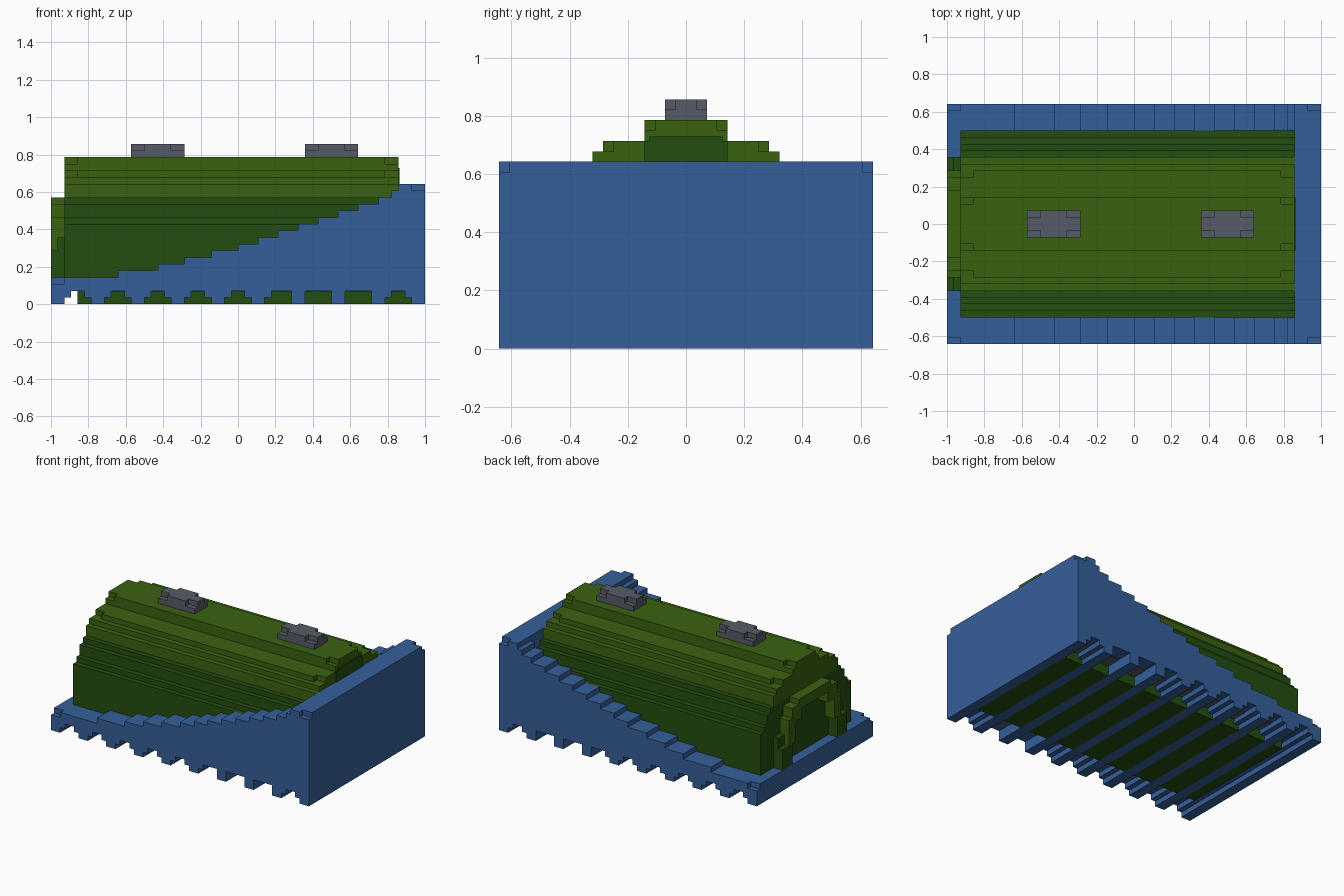
import bpy
import bmesh

VOXEL = 2 / 56          # everything below is counted in voxels
cube = bpy.data.objects.get("Cube")
if cube:
    bpy.data.objects.remove(cube, do_unlink=True)


def material(name, colour):
    mat = bpy.data.materials.new(name)
    mat.use_nodes = True
    mat.diffuse_color = (*colour, 1)
    bsdf = mat.node_tree.nodes["Principled BSDF"]
    bsdf.inputs["Base Color"].default_value = (*colour, 1)
    bsdf.inputs["Roughness"].default_value = 0.9
    return mat


BLUE = material("blue", (0.036, 0.114, 0.328))
LIGHT = material("light green", (0.042, 0.120, 0.005))
DARK = material("dark green", (0.017, 0.074, 0.005))
GREY = material("grey", (0.093, 0.105, 0.133))


def prism(bm, outline, y0, y1):
    """Extrude an x-z outline from y0 to y1."""
    verts = [bm.verts.new(((x - 28) * VOXEL, y0 * VOXEL, z * VOXEL)) for x, z in outline]
    face = bm.faces.new(verts)
    out = bmesh.ops.extrude_face_region(bm, geom=[face])["geom"]
    moved = [v for v in out if isinstance(v, bmesh.types.BMVert)]
    bmesh.ops.translate(bm, verts=moved, vec=(0, (y1 - y0) * VOXEL, 0))


def box(bm, x0, x1, y0, y1, z0, z1):
    prism(bm, [(x0, z0), (x1, z0), (x1, z1), (x0, z1)], y0, y1)


def notched(bm, x0, x1, half, z0, z1):
    """Box whose top corners are each cut by a small block."""
    box(bm, x0, x1, -half, half, z0, z1 - 1)
    box(bm, x0, x1, 1 - half, half - 1, z1 - 1, z1)
    box(bm, x0 + 2, x1 - 2, -half, half, z1 - 1, z1)


def finish(name, bm, mat):
    bmesh.ops.recalc_face_normals(bm, faces=bm.faces)
    mesh = bpy.data.meshes.new(name)
    bm.to_mesh(mesh)
    bm.free()
    mesh.materials.append(mat)
    obj = bpy.data.objects.new(name, mesh)
    bpy.context.collection.objects.link(obj)
    return obj


# Base plate with notched corners at the low end
bm = bmesh.new()
box(bm, 0, 56, -18, 18, 2, 3)
box(bm, 2, 52, -18, 18, 3, 4)
box(bm, 0, 2, -17, 17, 3, 4)
finish("base_plate", bm, BLUE)

# Tall end wall
bm = bmesh.new()
box(bm, 52, 56, -18, 18, 2, 17)
box(bm, 52, 54, -18, 18, 17, 18)
box(bm, 54, 56, -17, 17, 17, 18)
finish("end_wall", bm, BLUE)

# Stepped side walls, each step one voxel high
steps = [10, 16, 20, 24, 28, 31, 34, 37, 40, 43, 46, 49, 51, 52]
outline = [(52, 4)]
for height, x in reversed(list(enumerate(steps, start=4))):
    outline += [(x, height + 1), (x, height)]
outline = outline[:1] + outline[1:-1] + [(steps[0], 4)]
for name, y in (("left_side_wall", -18), ("right_side_wall", 14)):
    bm = bmesh.new()
    prism(bm, outline, y, y + 4)
    finish(name, bm, BLUE)

# Underside slats, with floor panels and grey pads in the gaps between them
gaps = [(2, 6), (8, 12), (14, 18), (20, 24), (26, 30),
        (32, 36), (38, 42), (44, 48), (50, 54)]
upper = []
for a, b in gaps:
    upper.append((a + (a < 38 or a > 48), b - (a < 32 or a > 48)))
slats, floor, pads = bmesh.new(), bmesh.new(), bmesh.new()
for z, row in ((0, gaps), (1, upper)):
    edges = [0] + [x for gap in row for x in gap] + [56]
    for a, b in zip(edges[::2], edges[1::2]):
        box(slats, a, b, -18, 18, z, z + 1)
    for a, b in row:
        box(floor, max(a, 4), b, -12, 12, z, z + 1)
for a, b in upper[1:]:
    for y in (-15, 12):
        box(pads, a, b, y, y + 3, 1.9, 2)
finish("slats", slats, BLUE)
finish("floor_panels", floor, DARK)
finish("floor_pads", pads, GREY)

# Rounded tank body: dark lower tiers, light upper tiers
bm = bmesh.new()
for half, z0, z1 in ((14, 4, 12), (13, 12, 13), (12, 13, 15), (11, 15, 16)):
    box(bm, 2, 52, -half, half, z0, z1)
finish("lower_body", bm, DARK)
bm = bmesh.new()
box(bm, 2, 52, -10, 10, 16, 18)
box(bm, 2, 52, -9, 9, 18, 19)
notched(bm, 2, 52, 8, 18, 20)
notched(bm, 2, 52, 4, 20, 22)
finish("upper_body", bm, LIGHT)

# Dark arch panel on the high end
bm = bmesh.new()
box(bm, 52, 52.2, -4, 4, 18, 20)
box(bm, 52, 52.2, -3.5, 3.5, 20, 20.4)
finish("high_end_panel", bm, DARK)

# Raised arch on the low end
rim, legs = bmesh.new(), bmesh.new()
box(rim, 0, 2, -5, 5, 14, 16)
for side in (-1, 1):
    for y0, y1, z0, z1 in ((4, 7, 12, 15), (6, 8, 8, 13)):
        box(rim, 0, 2, side * y0, side * y1, z0, z1)
    box(legs, 0, 2, side * 7, side * 10, 4, 8)
    box(legs, 1, 2, side * 8, side * 10, 8, 10)
finish("arch_rim", rim, LIGHT)
finish("arch_legs", legs, DARK)

# Roof blocks
for name, x in (("rear_roof_block", 12), ("front_roof_block", 38)):
    bm = bmesh.new()
    notched(bm, x, x + 8, 2, 22, 24)
    finish(name, bm, GREY)
